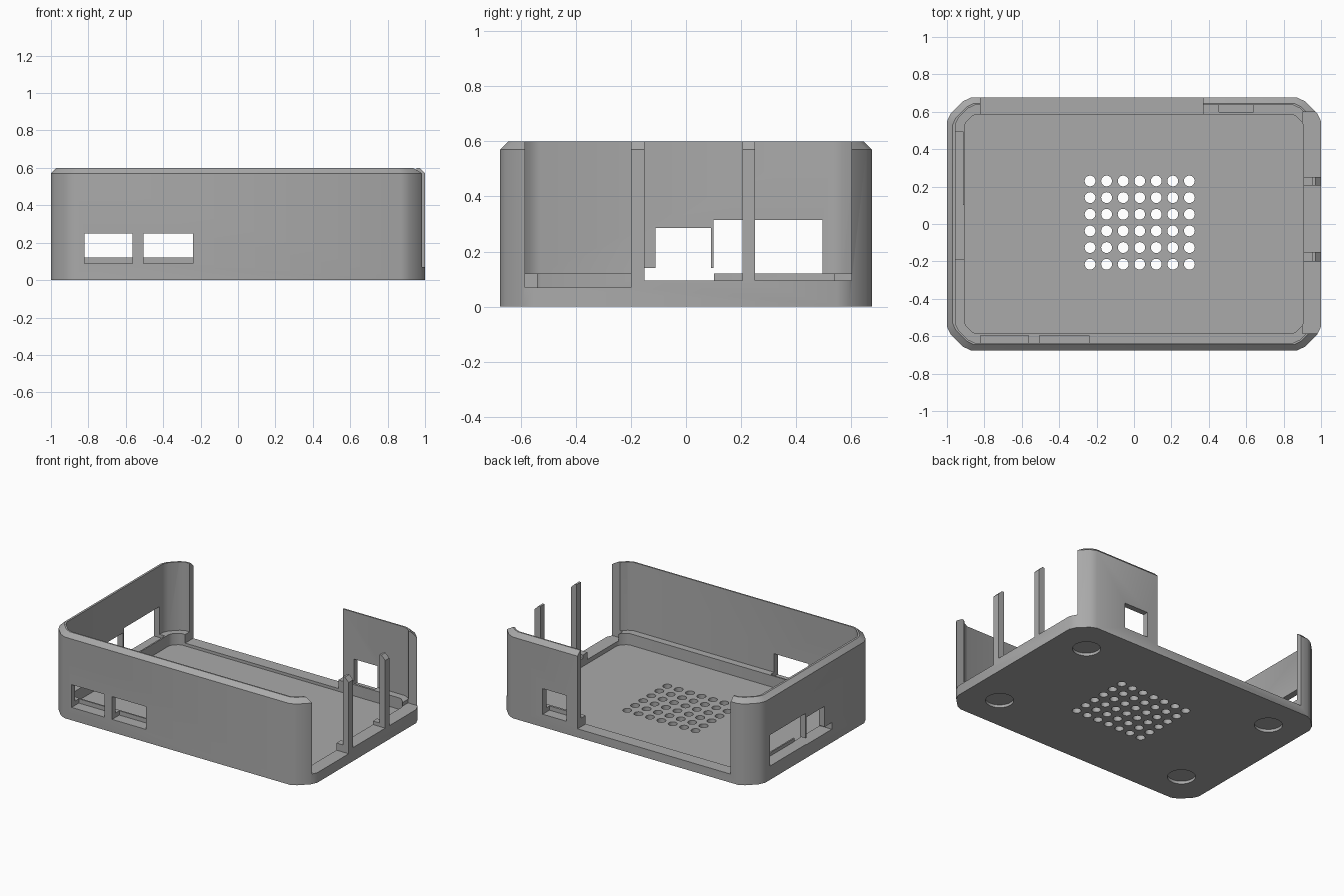
import bpy, bmesh, math

if "Cube" in bpy.data.objects:
    bpy.data.objects.remove(bpy.data.objects["Cube"])

grey = bpy.data.materials.new("light grey plastic")
grey.diffuse_color = (0.40, 0.40, 0.40, 1)
grey.use_nodes = True
grey.node_tree.nodes["Principled BSDF"].inputs["Base Color"].default_value = grey.diffuse_color


def make(name, bm):
    bmesh.ops.recalc_face_normals(bm, faces=bm.faces)
    mesh = bpy.data.meshes.new(name)
    bm.to_mesh(mesh)
    bm.free()
    mesh.materials.append(grey)
    ob = bpy.data.objects.new(name, mesh)
    bpy.context.collection.objects.link(ob)
    return ob


def outline(hx, hy, c):
    """Rectangle with softened corner chamfers of size c."""
    corner = [(0, 1.15 * c), (0.18 * c, 0.76 * c), (0.76 * c, 0.18 * c), (1.15 * c, 0)]
    pts = []
    for sx, sy, flip in ((1, 1, 0), (-1, 1, 1), (-1, -1, 0), (1, -1, 1)):
        ring = corner[::-1] if flip else corner
        pts += [(sx * (hx - a), sy * (hy - b)) for a, b in ring]
    return pts


def loft(name, layers):
    """Solid through stacked outlines (hx, hy, chamfer, z)."""
    bm = bmesh.new()
    rings = [[bm.verts.new((x, y, z)) for x, y in outline(hx, hy, c)]
             for hx, hy, c, z in layers]
    n = len(rings[0])
    for low, high in zip(rings, rings[1:]):
        for i in range(n):
            j = (i + 1) % n
            bm.faces.new((low[i], low[j], high[j], high[i]))
    bm.faces.new(rings[0][::-1])
    bm.faces.new(rings[-1])
    return make(name, bm)


def box(x0, x1, y0, y1, z0, z1):
    bm = bmesh.new()
    bmesh.ops.create_cube(bm, size=1)
    for v in bm.verts:
        v.co = ((x0 + x1) / 2 + v.co.x * (x1 - x0),
                (y0 + y1) / 2 + v.co.y * (y1 - y0),
                (z0 + z1) / 2 + v.co.z * (z1 - z0))
    return make("cutter", bm)


def cylinders(points, r, z0, z1, sides):
    bm = bmesh.new()
    for x, y in points:
        made = bmesh.ops.create_cone(bm, cap_ends=True, segments=sides,
                                     radius1=r, radius2=r, depth=z1 - z0)
        bmesh.ops.translate(bm, verts=made["verts"], vec=(x, y, (z0 + z1) / 2))
    return make("cutter", bm)


def cut(target, cutter):
    mod = target.modifiers.new("cut", "BOOLEAN")
    mod.operation = "DIFFERENCE"
    mod.solver = "EXACT"
    mod.object = cutter
    bpy.context.view_layer.objects.active = target
    bpy.ops.object.modifier_apply(modifier=mod.name)
    bpy.data.objects.remove(cutter)


# Solid tray body with a bevelled top rim
tray = loft("case_tray", [(1, 0.675, 0.11, 0), (1, 0.675, 0.11, 0.57),
                          (0.97, 0.645, 0.10, 0.6)])

# Inside: recessed floor, then wider cavity above the board ledge
cut(tray, loft("cutter", [(0.905, 0.585, 0.05, 0.04), (0.905, 0.585, 0.05, 0.8)]))
cut(tray, loft("cutter", [(0.955, 0.635, 0.09, 0.12), (0.955, 0.635, 0.09, 0.8)]))

openings = [
    # front port windows
    (-0.82, -0.565, -0.8, -0.595, 0.09, 0.25),
    (-0.505, -0.24, -0.8, -0.595, 0.09, 0.25),
    # left end windows: large slot, small slot and its wide foot
    (-1.1, -0.915, 0.1, 0.495, 0.097, 0.315),
    (-1.1, -0.9, -0.11, 0.09, 0.1, 0.285),
    (-1.1, -0.9, -0.19, 0.102, 0.093, 0.14),
    # open back and its small window
    (-0.82, 0.37, 0.58, 0.8, 0.06, 0.8),
    (0.455, 0.64, 0.6, 0.8, 0.09, 0.27),
    # right end bays, leaving two slim posts
    (0.9, 1.1, -0.585, -0.2, 0.07, 0.8),
    (0.9, 1.1, -0.15, 0.205, 0.095, 0.8),
    (0.9, 1.1, 0.25, 0.6, 0.095, 0.8),
]
for dims in openings:
    cut(tray, box(*dims))

# Vent hole grid
grid = [(-0.235 + 0.0885 * i, 0.23 - 0.089 * j) for i in range(7) for j in range(6)]
cut(tray, cylinders(grid, 0.029, -0.1, 0.1, 20))

# Round foot recesses underneath
feet = [(sx * 0.755, sy * 0.43) for sx in (1, -1) for sy in (1, -1)]
cut(tray, cylinders(feet, 0.09, -0.1, 0.02, 32))

bpy.ops.object.select_all(action="DESELECT")
tray.select_set(True)
bpy.context.view_layer.objects.active = tray
bpy.ops.object.shade_smooth_by_angle(angle=math.radians(30))
